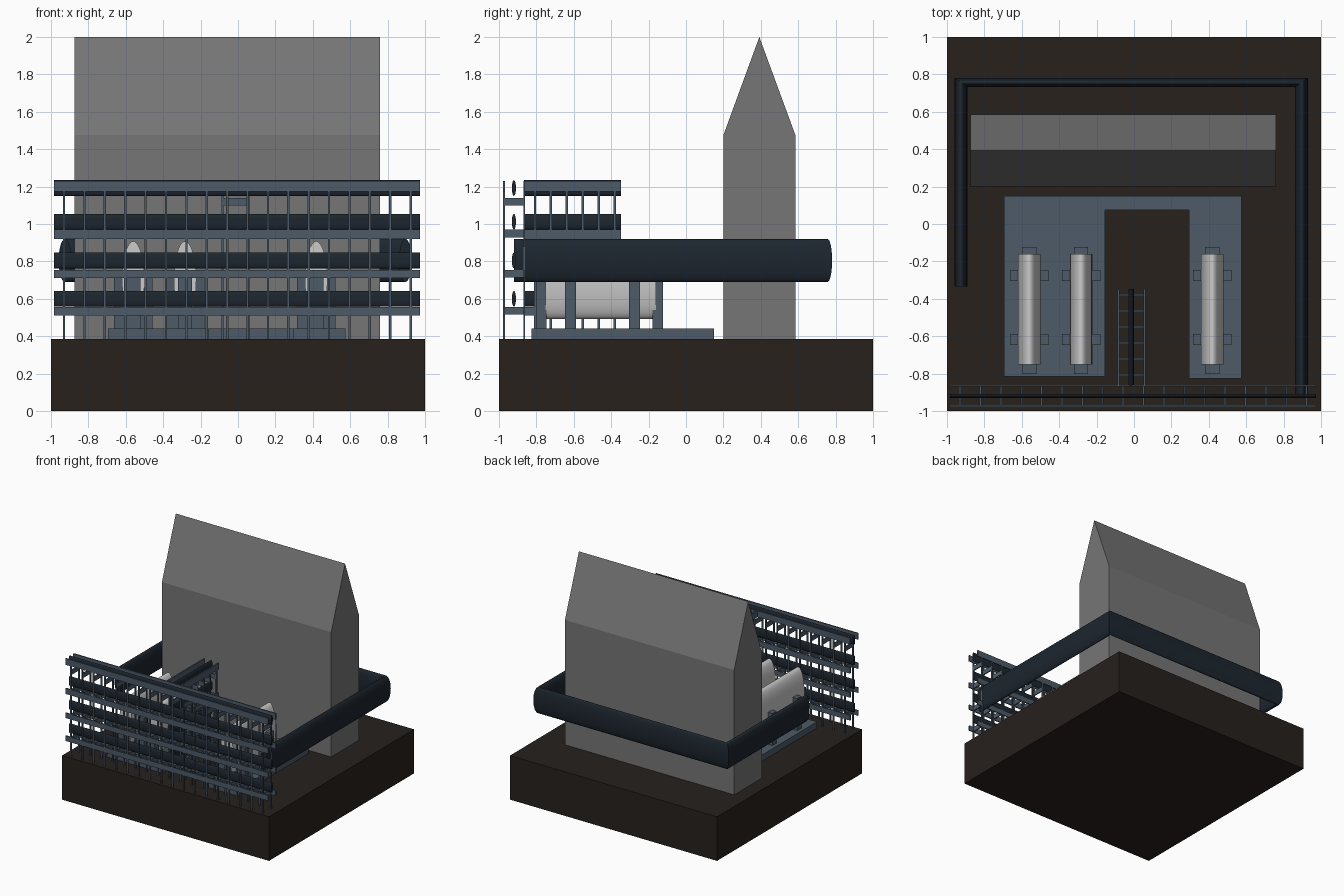
import bpy, bmesh, math

if "Cube" in bpy.data.objects:
    bpy.data.objects.remove(bpy.data.objects["Cube"])


def material(name, rgb):
    m = bpy.data.materials.new(name)
    m.diffuse_color = (*rgb, 1)
    m.use_nodes = True
    m.node_tree.nodes["Principled BSDF"].inputs["Base Color"].default_value = m.diffuse_color
    return m


EARTH = material("earth", (0.02, 0.015, 0.012))
STEEL = material("steel", (0.075, 0.105, 0.14))
DARK = material("dark_pipe", (0.012, 0.019, 0.028))
STONE = material("grey_wall", (0.18, 0.18, 0.18))
GROUND = 0.385


def finish(name, bm, mat=None, smooth=False):
    bmesh.ops.recalc_face_normals(bm, faces=bm.faces)
    me = bpy.data.meshes.new(name)
    bm.to_mesh(me)
    bm.free()
    ob = bpy.data.objects.new(name, me)
    bpy.context.collection.objects.link(ob)
    if mat:
        me.materials.append(mat)
    if smooth:
        bpy.ops.object.select_all(action='DESELECT')
        ob.select_set(True)
        bpy.context.view_layer.objects.active = ob
        bpy.ops.object.shade_smooth_by_angle(angle=math.radians(40))
    return ob


def add_box(bm, x0, x1, y0, y1, z0, z1):
    vs = bmesh.ops.create_cube(bm, size=1)["verts"]
    for v in vs:
        v.co.x = x1 if v.co.x > 0 else x0
        v.co.y = y1 if v.co.y > 0 else y0
        v.co.z = z1 if v.co.z > 0 else z0


def add_prism(bm, pts, offset):
    f = bm.faces.new([bm.verts.new(p) for p in pts])
    top = bmesh.ops.extrude_face_region(bm, geom=[f])["geom"]
    bmesh.ops.translate(bm, vec=offset, verts=[v for v in top if isinstance(v, bmesh.types.BMVert)])
    if not any(g.is_valid and g == f for g in bm.faces):
        bm.faces.new([v for v in f.verts])


def add_tube(bm, path, offsets, rz, n=32):
    # oval tube: each ring spans a sideways offset vector and a height
    rings = []
    for (x, y, z), (ox, oy) in zip(path, offsets):
        ring = []
        for i in range(n):
            a = 2 * math.pi * i / n
            c, s = math.cos(a), math.sin(a)
            ring.append(bm.verts.new((x + ox * c, y + oy * c, z + rz * s)))
        rings.append(ring)
    for r, q in zip(rings, rings[1:]):
        for i in range(n):
            j = (i + 1) % n
            bm.faces.new((r[i], r[j], q[j], q[i]))
    bm.faces.new(rings[0])
    bm.faces.new(rings[-1])


# ground block
bm = bmesh.new()
add_box(bm, -1, 1, -1, 1, 0, GROUND)
finish("ground_block", bm, EARTH)

# gabled hall
bm = bmesh.new()
gable = [(0.2, GROUND), (0.585, GROUND), (0.585, 1.475), (0.392, 2.0), (0.2, 1.475)]
add_prism(bm, [(-0.875, y, z) for y, z in gable], (1.635, 0, 0))
finish("gabled_hall", bm, STONE)

# U-shaped slab under the tanks
bm = bmesh.new()
plan = [(-0.695, -0.815), (-0.155, -0.815), (-0.155, 0.075), (0.295, 0.075),
        (0.295, -0.825), (0.575, -0.825), (0.575, 0.15), (-0.695, 0.15)]
add_prism(bm, [(x, y, GROUND) for x, y in plan], (0, 0, 0.055))
finish("tank_slab", bm, STEEL)

# tanks with their support blocks
for i, x in enumerate((-0.56, -0.283, 0.418)):
    bm = bmesh.new()
    add_tube(bm, [(x, -0.75, 0.7), (x, -0.16, 0.7)], [(0.06, 0)] * 2, 0.208)
    finish(f"tank_{i + 1}", bm, None, True)
    bm = bmesh.new()
    for y in (-0.618, -0.275):
        add_box(bm, x - 0.103, x + 0.103, y - 0.029, y + 0.029, 0.43, 0.72)
    for y in (-0.775, -0.15):
        add_box(bm, x - 0.038, x + 0.038, y - 0.028, y + 0.028, 0.43, 0.72)
    finish(f"tank_supports_{i + 1}", bm, STEEL)

# large oval duct wrapping round the hall
rx, ry, z = 0.034, 0.024, 0.805
bm = bmesh.new()
add_tube(bm, [(-0.925, -0.335, z), (-0.925, 0.757, z), (0.895, 0.757, z), (0.895, -0.92, z)],
         [(-rx, 0), (-rx, ry), (rx, ry), (rx, 0)], 0.115)
finish("large_duct", bm, DARK, True)

# pipe racks: pipe height, long beam bottom/top, cross beam bottom/top
LEVELS = [(0.6, 0.51, 0.555, 0.515, 0.555), (0.805, 0.71, 0.755, 0.715, 0.755),
          (1.012, 0.92, 0.97, 0.928, 0.97), (1.192, 1.175, 1.23, 1.10, 1.14)]


def pipe_rack(name, along_x, start, end, sides, middle, pipe_r, first, step, count, thick):
    frame, pipes = bmesh.new(), bmesh.new()

    def beam(a0, a1, b0, b1, z0, z1):
        if along_x:
            add_box(frame, a0, a1, b0, b1, z0, z1)
        else:
            add_box(frame, b0, b1, a0, a1, z0, z1)

    for pz, l0, l1, c0, c1 in LEVELS:
        for s in sides:
            beam(start, end, s - thick, s + thick, l0, l1)
        for k in range(count):
            p = first + k * step
            beam(p - 0.005, p + 0.005, sides[0], sides[1], c0, c1)
        if along_x:
            add_tube(pipes, [(start, middle, pz), (end, middle, pz)], [(0, pipe_r)] * 2, 0.042, 20)
        else:
            add_tube(pipes, [(middle, start, pz), (middle, end, pz)], [(pipe_r, 0)] * 2, 0.042, 20)
    for k in range(count):
        p = first + k * step
        for s in sides:
            beam(p - 0.006, p + 0.006, s - thick, s + thick, GROUND, 1.2)
    finish(name + "_frame", frame, STEEL)
    finish(name + "_pipes", pipes, DARK, True)


pipe_rack("front_rack", True, -0.983, 0.973, (-0.974, -0.865), -0.92, 0.011, -0.93, 0.109, 18, 0.005)
pipe_rack("branch_rack", False, -0.865, -0.348, (-0.083, 0.056), -0.015, 0.014, -0.808, 0.0855, 6, 0.006)
